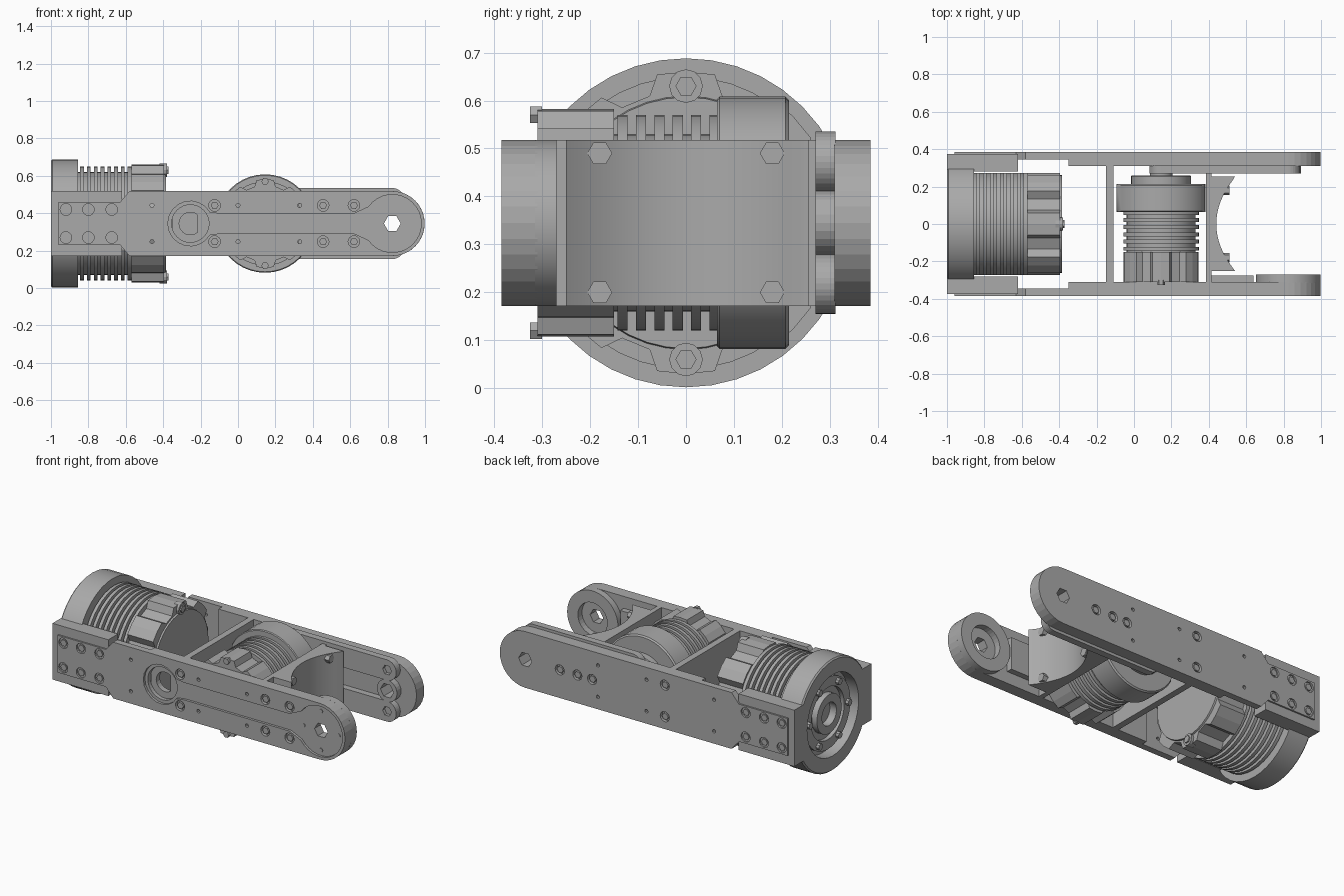
import bpy, bmesh, math
from math import sin, cos, pi, radians
from mathutils import Vector

if bpy.data.objects.get("Cube"):
    bpy.data.objects.remove(bpy.data.objects["Cube"])

ZC = 0.345   # height of every axis
HUB = 0.825  # x of the output joint
M2 = 0.145   # x of the cross motor

metal = bpy.data.materials.new("machined grey")
metal.use_nodes = True
metal.diffuse_color = (0.4, 0.4, 0.4, 1)
metal.node_tree.nodes["Principled BSDF"].inputs["Base Color"].default_value = (0.4, 0.4, 0.4, 1)


def place(axis, u, v, t):
    """Profile plane point (u, v) at distance t along the axis."""
    return Vector({"X": (t, u, v), "Y": (u, t, v), "Z": (u, v, t)}[axis])


def finish(name, bm, smooth=False):
    bmesh.ops.recalc_face_normals(bm, faces=bm.faces)
    mesh = bpy.data.meshes.new(name)
    bm.to_mesh(mesh)
    bm.free()
    mesh.materials.append(metal)
    ob = bpy.data.objects.new(name, mesh)
    bpy.context.scene.collection.objects.link(ob)
    if smooth:
        bpy.ops.object.select_all(action="DESELECT")
        ob.select_set(True)
        bpy.context.view_layer.objects.active = ob
        bpy.ops.object.shade_smooth_by_angle(angle=radians(30))
    return ob


def add_prism(bm, axis, pts, a, b, end_scale=1.0):
    n = len(pts)
    mu = sum(p[0] for p in pts) / n
    mv = sum(p[1] for p in pts) / n
    lo = [bm.verts.new(place(axis, u, v, a)) for u, v in pts]
    hi = [bm.verts.new(place(axis, mu + (u - mu) * end_scale, mv + (v - mv) * end_scale, b))
          for u, v in pts]
    bm.faces.new(lo)
    bm.faces.new(hi[::-1])
    for i in range(n):
        j = (i + 1) % n
        bm.faces.new((lo[i], lo[j], hi[j], hi[i]))


def prisms(name, axis, shapes, a, b, smooth=False, end_scale=1.0):
    bm = bmesh.new()
    for pts in shapes:
        add_prism(bm, axis, pts, a, b, end_scale)
    return finish(name, bm, smooth)


def circle(u, v, r, n=32, start=0.0):
    return [(u + r * cos(start + 2 * pi * i / n), v + r * sin(start + 2 * pi * i / n))
            for i in range(n)]


def arc(u, v, r, a, b, n=16):
    return [(u + r * cos(radians(a + (b - a) * i / n)), v + r * sin(radians(a + (b - a) * i / n)))
            for i in range(n + 1)]


def rect(u0, u1, v0, v1):
    return [(u0, v0), (u1, v0), (u1, v1), (u0, v1)]


def lathe(name, axis, profile, u, flat, n=40):
    """Revolve (distance, radius) points; sides are machined flat at +-flat."""
    bm = bmesh.new()
    rings = [[bm.verts.new(place(axis, u + max(-flat, min(flat, p[0])), p[1], t))
              for p in circle(0, ZC, r, n)] for t, r in profile]
    bm.faces.new(rings[0])
    bm.faces.new(rings[-1])
    for p, q in zip(rings, rings[1:]):
        for i in range(n):
            j = (i + 1) % n
            bm.faces.new((p[i], p[j], q[j], q[i]))
    return finish(name, bm, True)


def cut(ob, cutter):
    mod = ob.modifiers.new("cut", "BOOLEAN")
    mod.operation, mod.solver, mod.object = "DIFFERENCE", "EXACT", cutter
    dg = bpy.context.evaluated_depsgraph_get()
    mesh = bpy.data.meshes.new_from_object(ob.evaluated_get(dg))
    ob.modifiers.clear()
    ob.data = mesh
    bpy.data.objects.remove(cutter)


def fins(start, end, count, low, high):
    """Comb profile for cooling fins."""
    pitch = (end - start) / count
    out = []
    for i in range(count):
        t = start + i * pitch
        out += [(t, low), (t + pitch * 0.45, low), (t + pitch * 0.45, high), (t + pitch, high)]
    return out


def lobed(u, r_in, r_out, flat, count=8):
    """Scalloped end cap outline with one ear on the top and one below."""
    pts = []
    for k in range(count):
        mid = 90 + k * 360 / count
        for off, r in ((-16, r_in), (-11, r_out), (0, r_out), (11, r_out), (16, r_in)):
            a = radians(mid + off)
            pts.append((u + max(-flat, min(flat, r * cos(a))), ZC + r * sin(a)))
    return pts


# Main motor along x: flange with recessed face, finned body, lobed cap
lathe("main_motor_flange", "X",
      [(-0.93, 0.07), (-0.975, 0.07), (-0.975, 0.12), (-0.94, 0.12), (-0.94, 0.16), (-0.965, 0.16),
       (-0.965, 0.22), (-0.93, 0.22), (-0.93, 0.25), (-1, 0.25), (-1, 0.335), (-0.992, 0.343),
       (-0.855, 0.343), (-0.855, 0.2)], 0, 0.343)
lathe("main_motor_fins", "X", [(-0.9, 0.24)] + fins(-0.86, -0.57, 8, 0.275, 0.305)
      + [(-0.57, 0.2)], 0, 0.272)
prisms("main_motor_cap", "X", [lobed(0, 0.275, 0.315, 0.272)], -0.57, -0.395)
lathe("main_motor_rear_disc", "X", [(-0.42, 0.27), (-0.385, 0.262)], 0, 0.262)
prisms("main_motor_rear_ears", "X", [circle(0, ZC + s * 0.285, 0.035, 12) for s in (1, -1)],
       -0.42, -0.38)
prisms("main_motor_rear_bolts", "X", [circle(0, ZC + s * 0.285, 0.022, 6) for s in (1, -1)],
       -0.39, -0.372)
prisms("flange_bolts", "X", [circle(0.297 * cos(k * pi / 4 + pi / 8), ZC + 0.297 * sin(k * pi / 4 + pi / 8),
       0.02, 6) for k in range(8)], -1, -0.99)
prisms("flange_face_pins", "X", [circle(0.19 * cos(k * pi / 3), ZC + 0.19 * sin(k * pi / 3), 0.02, 8)
       for k in range(6)], -0.985, -0.96)

# Cross motor along y: lobed cap, fins, housing and output ring
prisms("cross_motor_cap", "Y", [lobed(M2, 0.205, 0.237, 0.2)], -0.31, -0.15)
lathe("cross_motor_fins", "Y", [(-0.2, 0.19)] + fins(-0.16, 0.07, 6, 0.185, 0.225)
      + [(0.07, 0.15)], M2, 0.202)
lathe("cross_motor_housing", "Y", [(0.065, 0.18), (0.065, 0.258), (0.07, 0.263), (0.207, 0.263),
      (0.215, 0.255), (0.215, 0.16), (0.255, 0.16), (0.26, 0.155), (0.26, 0.06), (0.31, 0.06)], M2, 0.238)
prisms("cross_motor_cap_bolts", "Y", [circle(M2, ZC + s * 0.225, 0.02, 6) for s in (1, -1)], -0.325, -0.3)

# Side plate outline: narrow tail, shoulder, rounded nose
LOW, HIGH = ZC - 0.173, ZC + 0.173
nose = arc(HUB, ZC, 0.173, -90, 90)
outline = ([(-0.96, ZC - 0.115), (-0.63, ZC - 0.115), (-0.58, LOW)] + nose
           + [(-0.58, HIGH), (-0.63, ZC + 0.115), (-0.96, ZC + 0.115)])
inner = [(-0.35, LOW)] + nose + [(-0.35, HIGH)]
both = (-0.097, 0.097)
tail_bolts = [(x, ZC + s * 0.075) for x in (-0.92, -0.8, -0.675) for s in (1, -1)]
wall_bolts = [(-0.125, ZC + d) for d in both]
front_bolts = tail_bolts + wall_bolts + [(x, ZC + d) for x in (0.455, 0.62) for d in both]
rear_bolts = tail_bolts + wall_bolts + [(x, ZC) for x in (0.37, 0.47, 0.59)]
pin_holes = [(x, ZC + d) for x in (-0.46, 0, 0.33) for d in both]

for side, s, bolts in (("front", -1, front_bolts), ("rear", 1, rear_bolts)):
    plate = prisms(side + "_plate", "Y", [outline], s * 0.385, s * 0.345)
    liner = prisms(side + "_plate_liner", "Y", [inner], s * 0.345, s * 0.31)
    mount = prisms(side + "_motor_mount", "Y", [rect(-1, -0.62, LOW, HIGH)], s * 0.375, s * 0.28)
    hub_hole = [circle(HUB, ZC, 0.045, 6)]
    if side == "front":
        # Belt channel with round motor pocket and hub recess
        for shape in (arc(-0.255, ZC, 0.12, 30, 330) + [(-0.1, ZC - 0.053), (0.62, ZC - 0.053)]
                      + arc(HUB, ZC, 0.155, -145, 145, 24) + [(0.62, ZC + 0.053), (-0.1, ZC + 0.053)],):
            cut(plate, prisms("channel_cutter", "Y", [shape], -0.4, -0.37))
        cut(plate, prisms("pocket_cutter", "Y", [circle(-0.255, ZC, 0.1)], -0.4, -0.33))
        hub_hole.append([p for p in arc(-0.255, ZC, 0.06, 50, 310)])
    for part in (plate, liner):
        cut(part, prisms("hole_cutter", "Y", hub_hole + [circle(x, z, 0.011, 8) for x, z in pin_holes],
                         s * 0.42, s * 0.29))
    cut(plate, prisms("bolt_cutter", "Y", [circle(x, z, 0.031, 16) for x, z in bolts], s * 0.4, s * 0.365))
    prisms(side + "_bolts", "Y", [circle(x, z, 0.021, 6) for x, z in bolts], s * 0.382, s * 0.36)

# Small pins around the front hub
prisms("hub_pins", "Y", [circle(HUB + 0.12 * cos(k * pi / 2), ZC + 0.12 * sin(k * pi / 2), 0.012, 8)
       for k in range(4)], -0.374, -0.36)

# Front hub boss: ring on the inner face
boss = prisms("front_hub_boss", "Y", [circle(HUB, ZC, 0.173, 40)], -0.315, -0.27, True)
cut(boss, prisms("boss_cutter", "Y", [circle(HUB, ZC, 0.1)], -0.33, -0.26))
prisms("front_inner_rib", "Y", [rect(0.4, 0.64, ZC - 0.1, ZC + 0.1)], -0.312, -0.275)

# Rear link: two rounded arms with a hub ring between
for label, d in (("upper", 0.127), ("lower", -0.127)):
    z = ZC + d
    arm = prisms("rear_link_" + label + "_arm", "Y",
                 [arc(HUB, z, 0.063, -90, 90) + arc(M2, z, 0.063, 90, 270)], 0.312, 0.27)
    cut(arm, prisms("arm_cutter", "Y", [circle(HUB, z, 0.03, 6)], 0.26, 0.29))
ring = prisms("rear_hub_ring", "Y", [circle(HUB, ZC, 0.068, 24)], 0.312, 0.27)
cut(ring, prisms("ring_cutter", "Y", [circle(HUB, ZC, 0.045, 6)], 0.26, 0.33))

# Cross walls joining the plates, with a concave saddle
prisms("inner_cross_wall", "Y", [rect(-0.15, -0.11, LOW, HIGH)], -0.31, 0.31)
prisms("outer_cross_wall", "Y", [rect(0.385, 0.415, LOW, HIGH)], -0.31, 0.27)
saddle = [(0.41, -0.25), (0.54, -0.25)] + [
    (0.44 + 0.1 * (y / 0.2) ** 2 * 0.64, y) for y in [-0.24 + 0.03 * i for i in range(17)]
] + [(0.54, 0.255), (0.41, 0.255)]
prisms("saddle_block", "Z", [saddle], LOW, HIGH, True)
prisms("saddle_bolts", "X", [circle(y, z, 0.026, 6) for y in (-0.18, 0.18) for z in (0.2, 0.49)], 0.44, 0.51)
